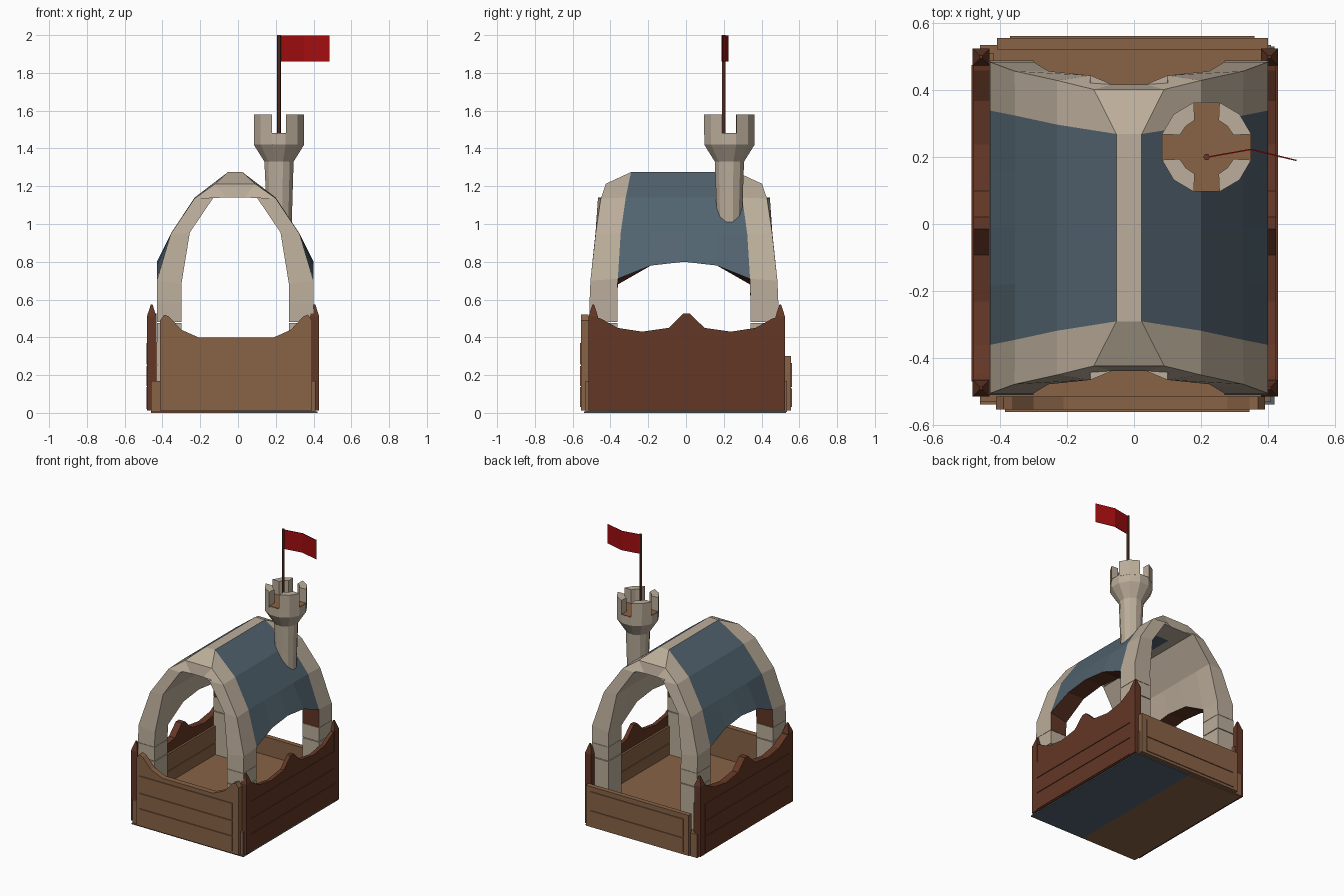
import bpy, bmesh, math

if "Cube" in bpy.data.objects:
    bpy.data.objects.remove(bpy.data.objects["Cube"])

def mat(name, r, g, b):
    m = bpy.data.materials.new(name)
    m.diffuse_color = (r, g, b, 1)
    m.use_nodes = True
    m.node_tree.nodes["Principled BSDF"].inputs["Base Color"].default_value = m.diffuse_color
    return m

STONE = mat("beige stone", 0.50, 0.42, 0.325)
WOOD = mat("mid brown wood", 0.25, 0.125, 0.062)
DARK = mat("dark red wood", 0.125, 0.038, 0.019)
SLATE = mat("blue slate", 0.085, 0.127, 0.16)
RED = mat("flag red", 0.36, 0.004, 0.005)

def mesh_object(name, verts, faces, mats, idx=None):
    me = bpy.data.meshes.new(name)
    me.from_pydata(verts, [], faces)
    for m in mats:
        me.materials.append(m)
    if idx:
        for p, i in zip(me.polygons, idx):
            p.material_index = i
    bm = bmesh.new()
    bm.from_mesh(me)
    bmesh.ops.remove_doubles(bm, verts=bm.verts, dist=1e-5)
    bmesh.ops.recalc_face_normals(bm, faces=bm.faces)
    bm.to_mesh(me)
    bm.free()
    ob = bpy.data.objects.new(name, me)
    bpy.context.collection.objects.link(ob)
    return ob

def prism(name, profile, place, a, b, m):
    """Extrude a closed 2D profile from a to b; place(u, v, w) gives xyz."""
    n = len(profile)
    verts = [place(u, v, w) for w in (a, b) for u, v in profile]
    faces = [list(range(n)), list(range(n, 2 * n))]
    faces += [(i, (i + 1) % n, n + (i + 1) % n, n + i) for i in range(n)]
    return mesh_object(name, verts, faces, [m])

def along_x(u, v, w): return (w, u, v)
def along_y(u, v, w): return (u, w, v)
def along_z(u, v, w): return (u, v, w)

def box(name, x0, x1, y0, y1, z0, z1, m):
    return prism(name, [(x0, y0), (x1, y0), (x1, y1), (x0, y1)], along_z, z0, z1, m)

def rings(name, cx, cy, sections, n, m, phase=0.0):
    """Stack of regular n-gons given as (radius, z)."""
    verts = [(cx + r * math.cos(phase + 2 * math.pi * i / n),
              cy + r * math.sin(phase + 2 * math.pi * i / n), z)
             for r, z in sections for i in range(n)]
    faces = [(k * n + i, k * n + (i + 1) % n, (k + 1) * n + (i + 1) % n, (k + 1) * n + i)
             for k in range(len(sections) - 1) for i in range(n)]
    faces += [list(range(n)), list(range(len(verts) - n, len(verts)))]
    return mesh_object(name, verts, faces, [m])

# --- base, floor and underside
box("floor", -0.46, 0.41, -0.532, 0.535, 0.006, 0.17, WOOD)
box("underside_left", -0.46, -0.02, -0.54, 0.53, 0.0, 0.008, WOOD)
box("underside_right", -0.02, 0.42, -0.54, 0.53, 0.0, 0.008, SLATE)

# --- side walls with a scalloped top, planks, liner and pointed corner posts
half = [(0.018, 0.525), (0.095, 0.45), (0.235, 0.43), (0.365, 0.45), (0.455, 0.50), (0.51, 0.51), (0.515, 0.012)]
side = [(y, z) for y, z in half] + [(-y, z) for y, z in reversed(half)]
side = [(y + 0.003, z) for y, z in side]
for tag, xo, xi, s in (("left", -0.48, -0.432, -1), ("right", 0.425, 0.397, 1)):
    prism(tag + "_wall", side, along_x, min(xo, xi), max(xo, xi), DARK)
    for k, (z0, z1) in enumerate(((0.02, 0.137), (0.143, 0.247), (0.255, 0.37))):
        x = sorted((xo - s * 0.01, xo + s * 0.005))
        box(f"{tag}_plank_{k}", x[0], x[1], -0.47, 0.475, z0, z1, DARK)
        x = sorted((xi + s * 0.005, xi - s * 0.014))
        box(f"{tag}_liner_{k}", x[0], x[1], -0.51, 0.51, max(z0, 0.15), z1 + 0.004, WOOD)
    cx = -0.457 if s < 0 else 0.405
    for end, cy in (("front", -0.491), ("back", 0.499)):
        r = 0.025 * math.sqrt(2)
        rings(f"{tag}_{end}_post", cx, cy, [(r, 0.012), (r, 0.51), (0.006, 0.575)], 4, DARK, math.pi / 4)

# --- front wall with dipped top, low straight back wall
fh = [(0.20, 0.40), (0.29, 0.44), (0.355, 0.51), (0.38, 0.52), (0.402, 0.49), (0.402, 0.012)]
front = [(x - 0.01, z) for x, z in fh] + [(-x - 0.01, z) for x, z in reversed(fh)]
prism("front_wall", front, along_y, -0.555, -0.515, WOOD)
box("back_wall", -0.41, 0.40, 0.522, 0.556, 0.012, 0.30, WOOD)
for k, (z0, z1) in enumerate(((0.03, 0.137), (0.143, 0.247), (0.255, 0.37))):
    box(f"front_plank_{k}", -0.385, 0.385 - 0.04, -0.562, -0.55, z0, z1, WOOD)
for k, (z0, z1) in enumerate(((0.03, 0.13), (0.137, 0.265))):
    box(f"back_plank_{k}", -0.37, 0.36, 0.55, 0.562, z0, z1, WOOD)

# --- stone legs, two blocks each
CX, CY = -0.015, -0.011
for sx in (-1, 1):
    for sy in (-1, 1):
        xs = sorted((CX + sx * 0.415, CX + sx * 0.285))
        ys = sorted((CY + sy * 0.50, CY + sy * 0.352))
        for k, (z0, z1) in enumerate(((0.15, 0.475), (0.48, 0.578))):
            box(f"leg_{sx}_{sy}_{k}", xs[0], xs[1], ys[0], ys[1], z0, z1, STONE)

# --- vaulted roof: rows run up the half profile, columns run front to back
OUT_X, OUT_Z = (0.415, 0.415, 0.34, 0.215, 0.038), (0.58, 0.71, 0.95, 1.14, 1.275)
END_X, END_Z = (0.415, 0.415, 0.342, 0.215, 0.105), (0.58, 0.70, 0.945, 1.135, 1.213)
IN_X, IN_Z = (0.285, 0.285, 0.24, 0.115, 0.05), (0.58, 0.68, 0.955, 1.14, 1.14)
END_Y = (0.50, 0.495, 0.468, 0.44, 0.413)
RIM_Y = (0.352, 0.350, 0.335, 0.308, 0.28)
COLS = (-3, -2, -1, 0, 1, 2, 3)

def point(col, row, sx, inner):
    c, s = abs(col), (-1 if col < 0 else 1)
    x, z = (IN_X[row], IN_Z[row]) if inner else \
           ((END_X[row], END_Z[row]) if c == 3 else (OUT_X[row], OUT_Z[row]))
    y = END_Y[row] if c == 3 else RIM_Y[row] * c / 2
    if row == 1 and c < 2:                       # arched lower edge of the slates
        z = (0.80, 0.78)[c]
    if inner and c == 3 and row >= 3:
        y += 0.015
    return (CX + sx * x, CY + s * y, z)

verts, faces, idx = [], [], []
def face(m, *pts):
    faces.append(list(range(len(verts), len(verts) + len(pts))))
    verts.extend(pts)
    idx.append(m)

for a, b in zip(COLS, COLS[1:]):
    end = 3 in (abs(a), abs(b))
    for sx in (-1, 1):
        for r in range(0 if end else 1, 4):
            for inner in (False, True):
                face(0 if end or inner else 1, point(a, r, sx, inner), point(b, r, sx, inner),
                     point(b, r + 1, sx, inner), point(a, r + 1, sx, inner))
        low = 0 if end else 1
        face(0 if end else 2, point(a, low, sx, False), point(b, low, sx, False),
             point(b, low, sx, True), point(a, low, sx, True))
    for inner in (False, True):                  # ridge and ceiling strip
        face(1 if inner and not end else 0, point(a, 4, -1, inner), point(b, 4, -1, inner),
             point(b, 4, 1, inner), point(a, 4, 1, inner))
for c in (-3, 3):                                # arch end faces and window jambs
    for sx in (-1, 1):
        for r in range(4):
            face(0, point(c, r, sx, False), point(c, r + 1, sx, False),
                 point(c, r + 1, sx, True), point(c, r, sx, True))
        j = c * 2 // 3
        face(2, point(j, 0, sx, False), point(j, 1, sx, False), point(j, 1, sx, True), point(j, 0, sx, True))
    face(0, point(c, 4, -1, False), point(c, 4, 1, False), point(c, 4, 1, True), point(c, 4, -1, True))
mesh_object("roof", verts, faces, [STONE, SLATE, DARK], idx)

# --- tower: flared shaft, wooden deck and four merlons
TX, TY = 0.217, 0.23
tower = rings("tower", TX, TY, [(0.07, 1.01), (0.08, 1.33), (0.138, 1.42), (0.138, 1.478)], 12, STONE, math.radians(15))
for v in tower.data.vertices:                    # follow the roof slope at the foot
    if v.co.z < 1.1:
        v.co.z += max(0, 0.285 - v.co.x) * 0.8
rings("tower_deck", TX, TY, [(0.137, 1.474), (0.137, 1.482)], 12, WOOD, math.radians(15))
for k in range(4):
    arc = [math.radians(90 * k + d) for d in (16, 45, 74)]
    prof = [(TX + 0.139 * math.cos(t), TY + 0.139 * math.sin(t)) for t in arc]
    prof += [(TX + 0.088 * math.cos(t), TY + 0.088 * math.sin(t))
             for t in (arc[2] - 0.14, arc[1], arc[0] + 0.14)]
    prism(f"merlon_{k}", prof, along_z, 1.47, 1.58, STONE)

# --- flag pole and waving flag
rings("flag_pole", 0.217, 0.20, [(0.01, 1.47), (0.01, 2.0)], 6, DARK)
wave = [(0.22, 0.20), (0.35, 0.223), (0.485, 0.19)]
prism("flag", [(x, y - 0.002) for x, y in wave] + [(x, y + 0.002) for x, y in reversed(wave)],
      along_z, 1.86, 1.997, RED)
